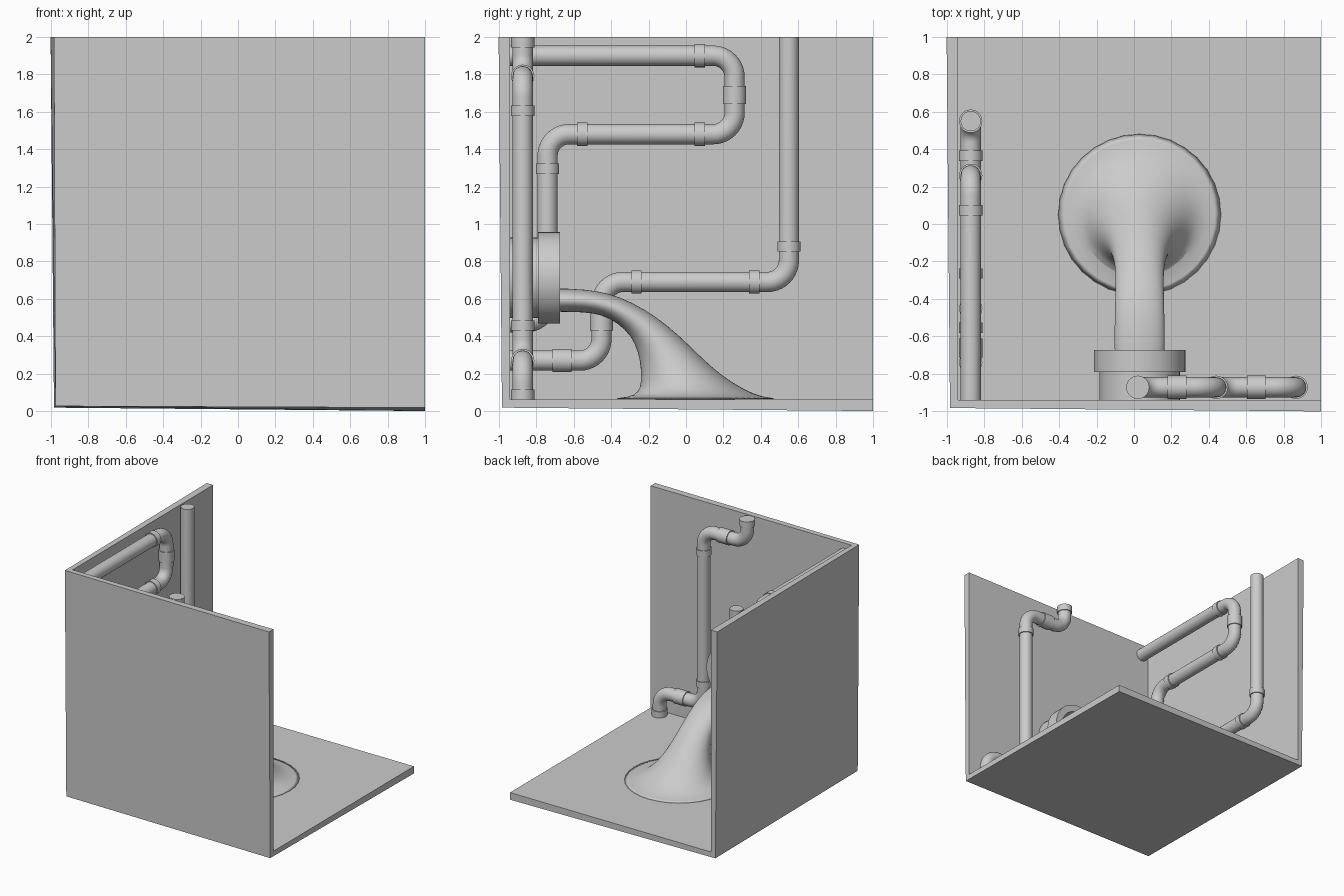
import bpy, bmesh, math
from mathutils import Vector

if "Cube" in bpy.data.objects:
    bpy.data.objects.remove(bpy.data.objects["Cube"])

R, RC = 0.054, 0.062      # pipe and collar radii
WX, WY = -0.873, -0.873   # pipe centre lines along the left and front walls


def mesh_object(name, bm, smooth=True):
    me = bpy.data.meshes.new(name)
    bm.to_mesh(me)
    bm.free()
    ob = bpy.data.objects.new(name, me)
    bpy.context.collection.objects.link(ob)
    if smooth:
        bpy.ops.object.select_all(action='DESELECT')
        ob.select_set(True)
        bpy.context.view_layer.objects.active = ob
        bpy.ops.object.shade_smooth_by_angle(angle=math.radians(40))
    return ob


def loft(bm, rings, caps=True):
    """Skin a list of equal-length vertex rings."""
    n = len(rings[0])
    rings = [[bm.verts.new(p) for p in ring] for ring in rings]
    for a, b in zip(rings, rings[1:]):
        for i in range(n):
            j = (i + 1) % n
            bm.faces.new((a[i], a[j], b[j], b[i]))
    if caps:
        bm.faces.new(rings[0])
        bm.faces.new(rings[-1])
    bmesh.ops.recalc_face_normals(bm, faces=bm.faces)


def pipe(name, corners, bend=0.115):
    """Round pipe along a path whose corners become elbows."""
    c = [Vector(p) for p in corners]
    pts = [c[0]]
    for a, b, d in zip(c, c[1:], c[2:]):
        u, v = (a - b).normalized(), (d - b).normalized()
        for k in range(11):
            t = k / 10 * math.pi / 2
            pts.append(b + bend * (u * (1 - math.sin(t)) + v * (1 - math.cos(t))))
    pts.append(c[-1])
    side = (c[1] - c[0]).cross(c[2] - c[1]).normalized()
    rings = []
    for i, p in enumerate(pts):
        tan = (pts[min(i + 1, len(pts) - 1)] - pts[max(i - 1, 0)]).normalized()
        up = side.cross(tan)
        rings.append([p + R * (side * math.cos(q) + up * math.sin(q))
                      for q in (k * math.tau / 28 for k in range(28))])
    bm = bmesh.new()
    loft(bm, rings)
    mesh_object(name, bm)


def collar(name, centre, axis, length=0.055):
    bm = bmesh.new()
    bmesh.ops.create_cone(bm, cap_ends=True, segments=28, radius1=RC, radius2=RC, depth=length)
    ob = mesh_object(name, bm)
    ob.location = centre
    ob.rotation_euler = {'x': (0, math.pi / 2, 0), 'y': (math.pi / 2, 0, 0), 'z': (0, 0, 0)}[axis]


# room corner: floor and two walls, thickened outwards
bm = bmesh.new()
x0, y0, z0 = -0.94, -0.94, 0.062
v = {}
for x in (x0, 1):
    for y in (y0, 1):
        for z in (z0, 2):
            if (x, y, z) != (1, 1, 2):
                v[x, y, z] = bm.verts.new((x, y, z))
bm.faces.new([v[x0, y0, z0], v[1, y0, z0], v[1, 1, z0], v[x0, 1, z0]])
bm.faces.new([v[x0, y0, z0], v[x0, 1, z0], v[x0, 1, 2], v[x0, y0, 2]])
bm.faces.new([v[x0, y0, z0], v[x0, y0, 2], v[1, y0, 2], v[1, y0, z0]])
room = mesh_object("room_corner", bm, smooth=False)
sol = room.modifiers.new("thickness", 'SOLIDIFY')
sol.thickness = 0.062
sol.offset = -1

# upper pipe on the left wall
pipe("upper_wall_pipe", [(WX, -0.95, 1.9), (WX, 0.26, 1.9), (WX, 0.26, 1.48),
                         (WX, -0.74, 1.48), (WX, -0.74, 0.475), (WX, -0.95, 0.475)])
for y, z, ax, ln in ((0.073, 1.9, 'y', .055), (0.26, 1.69, 'z', .095), (0.073, 1.48, 'y', .055),
                     (-0.555, 1.48, 'y', .055), (-0.74, 1.295, 'z', .055), (-0.74, 0.66, 'z', .055)):
    collar("upper_pipe_collar", (WX, y, z), ax, ln)

# lower pipe on the left wall
pipe("lower_wall_pipe", [(WX, -0.95, 0.27), (WX, -0.452, 0.27), (WX, -0.452, 0.69),
                         (WX, 0.55, 0.69), (WX, 0.55, 2.0)])
for y, z, ax, ln in ((-0.663, 0.27, 'y', .1), (-0.452, 0.48, 'z', .1), (-0.265, 0.69, 'y', .055),
                     (0.365, 0.69, 'y', .055), (0.55, 0.88, 'z', .055)):
    collar("lower_pipe_collar", (WX, y, z), ax, ln)

# standing pipe on the front wall
pipe("standing_pipe", [(0.02, WY, 2.0), (0.02, WY, 1.79), (0.44, WY, 1.79),
                       (0.44, WY, 0.27), (0.867, WY, 0.27), (0.867, WY, 0.05)])
for x, z, ax, ln in ((0.02, 1.972, 'z', .055), (0.23, 1.79, 'x', .1), (0.44, 1.605, 'z', .055),
                     (0.44, 0.457, 'z', .055), (0.653, 0.27, 'x', .1), (0.867, 0.088, 'z', .055)):
    collar("standing_pipe_collar", (x, WY, z), ax, ln)

# big outlet with a flange, turned about y
CX, CZ = 0.03, 0.712
profile = [(0.215, -0.95), (0.215, -0.79), (0.245, -0.79), (0.245, -0.675), (0.185, -0.675), (0.185, -0.93)]
bm = bmesh.new()
loft(bm, [[(CX + r * math.cos(a), y, CZ + r * math.sin(a)) for a in (k * math.tau / 40 for k in range(40))]
          for r, y in profile])
mesh_object("outlet_pipe", bm)

# water pouring out: oval sections given by upper point, lower point and half width
sections = [(-.92, .66, -.92, .53, .135), (-.6, .656, -.6, .531, .135), (-.48, .643, -.5, .525, .133),
            (-.36, .615, -.41, .50, .13), (-.22, .545, -.32, .435, .128), (-.1, .46, -.27, .36, .137),
            (.02, .35, -.245, .27, .16), (.13, .24, -.24, .19, .2), (.24, .155, -.243, .125, .25),
            (.37, .085, -.275, .082, .315), (.45, .07, -.35, .07, .4), (.55, .062, -.45, .062, .51)]
rings = []
for ty, tz, by, bz, w in sections:
    mid, half = Vector((CX, (ty + by) / 2, (tz + bz) / 2)), Vector((0, (ty - by) / 2, (tz - bz) / 2))
    rings.append([mid + half * math.cos(a) + Vector((w * math.sin(a), 0, 0))
                  for a in (k * math.tau / 32 for k in range(32))])
bm = bmesh.new()
loft(bm, rings)
water = mesh_object("pouring_water", bm)
sub = water.modifiers.new("smooth", 'SUBSURF')
sub.levels = sub.render_levels = 1
